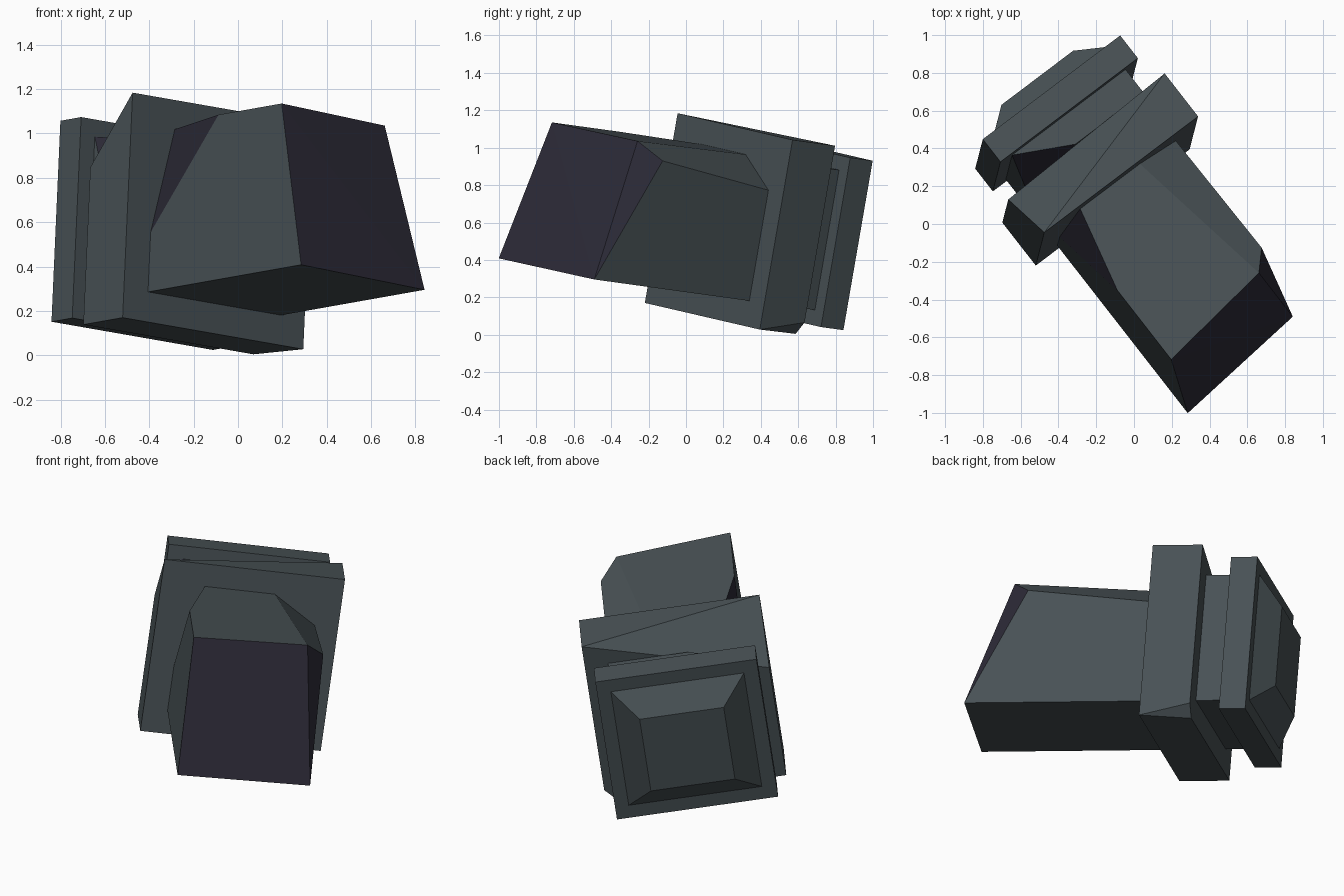
import bpy, bmesh, math
from mathutils import Vector, Matrix

if "Cube" in bpy.data.objects:
    bpy.data.objects.remove(bpy.data.objects["Cube"])

def material(name, rgb):
    m = bpy.data.materials.new(name)
    m.diffuse_color = (*rgb, 1)
    m.use_nodes = True
    m.node_tree.nodes["Principled BSDF"].inputs["Base Color"].default_value = m.diffuse_color
    return m

GREY = material("slate grey", (0.066, 0.084, 0.092))
DARK = material("dark violet", (0.025, 0.023, 0.038))

# Tilted local frame: u = across, w = up, t = forward; origin at the collar's lower corner
w_ax = Vector((0.0437, 0.170, 0.9845)).normalized()
t_ax = Vector((0.7906, 0.597, -0.136)).cross(w_ax).normalized()
u_ax = w_ax.cross(t_ax)
FRAME = Matrix.Translation((-0.52, -0.22, 0.17)) @ Matrix((u_ax, w_ax, t_ax)).transposed().to_4x4()

def square(lo, hi, t):
    return [(u, w, t) for u in (lo, hi) for w in (lo, hi)]

def solid(name, points, dark_rule=None):
    """Flat-faced convex block through the given corners."""
    bm = bmesh.new()
    for p in points:
        bm.verts.new(p)
    bmesh.ops.convex_hull(bm, input=bm.verts[:])
    bmesh.ops.dissolve_limit(bm, angle_limit=math.radians(1), verts=bm.verts[:], edges=bm.edges[:])
    bmesh.ops.recalc_face_normals(bm, faces=bm.faces[:])
    for f in bm.faces:
        f.normal_update()
        if dark_rule and dark_rule(f.normal):
            f.material_index = 1
    bm.transform(FRAME)
    me = bpy.data.meshes.new(name)
    bm.to_mesh(me)
    bm.free()
    me.materials.append(GREY)
    me.materials.append(DARK)
    ob = bpy.data.objects.new(name, me)
    bpy.context.collection.objects.link(ob)
    return ob

def left_bevel(n):
    return n.x < -0.05 and n.y > 0.05

LO, HI = 0.137, 0.897

# Barrel with slanted dark mouth, bevelled right edge and dark chipped left edge
solid("barrel", [
    (LO, LO, 0), (HI, LO, 0), (HI, 0.738, 0), (0.647, HI, 0), (0.248, HI, 0), (LO, 0.41, 0),
    (LO, HI, 0.466),
    (LO, HI, 0.932), (0.791, HI, 0.846), (HI, 0.816, 0.738), (HI, LO, 1.057), (LO, LO, 1.13),
], lambda n: n.z > 0.5 or left_bevel(n))

# Large collar with two cut rear corners
solid("front_collar", square(0, 1.03, 0) + [
    (0, 0, -0.29), (0, 0.72, -0.29), (1.03, 1.03, -0.29), (1.03, 0.07, -0.29), (0.97, 0, -0.29)])

# Neck between the collars, chipped at its upper left
solid("neck", square(LO, HI, -0.447) + [
    (LO, LO, -0.29), (HI, LO, -0.29), (HI, HI, -0.29), (0.44, HI, -0.29), (LO, 0.5, -0.29),
], left_bevel)

# Rear collar and tapered end cap
solid("rear_collar", square(0.055, 0.975, -0.447) + square(0.055, 0.975, -0.60))
solid("end_cap", square(LO, HI, -0.60) + square(0.277, 0.757, -0.71))
